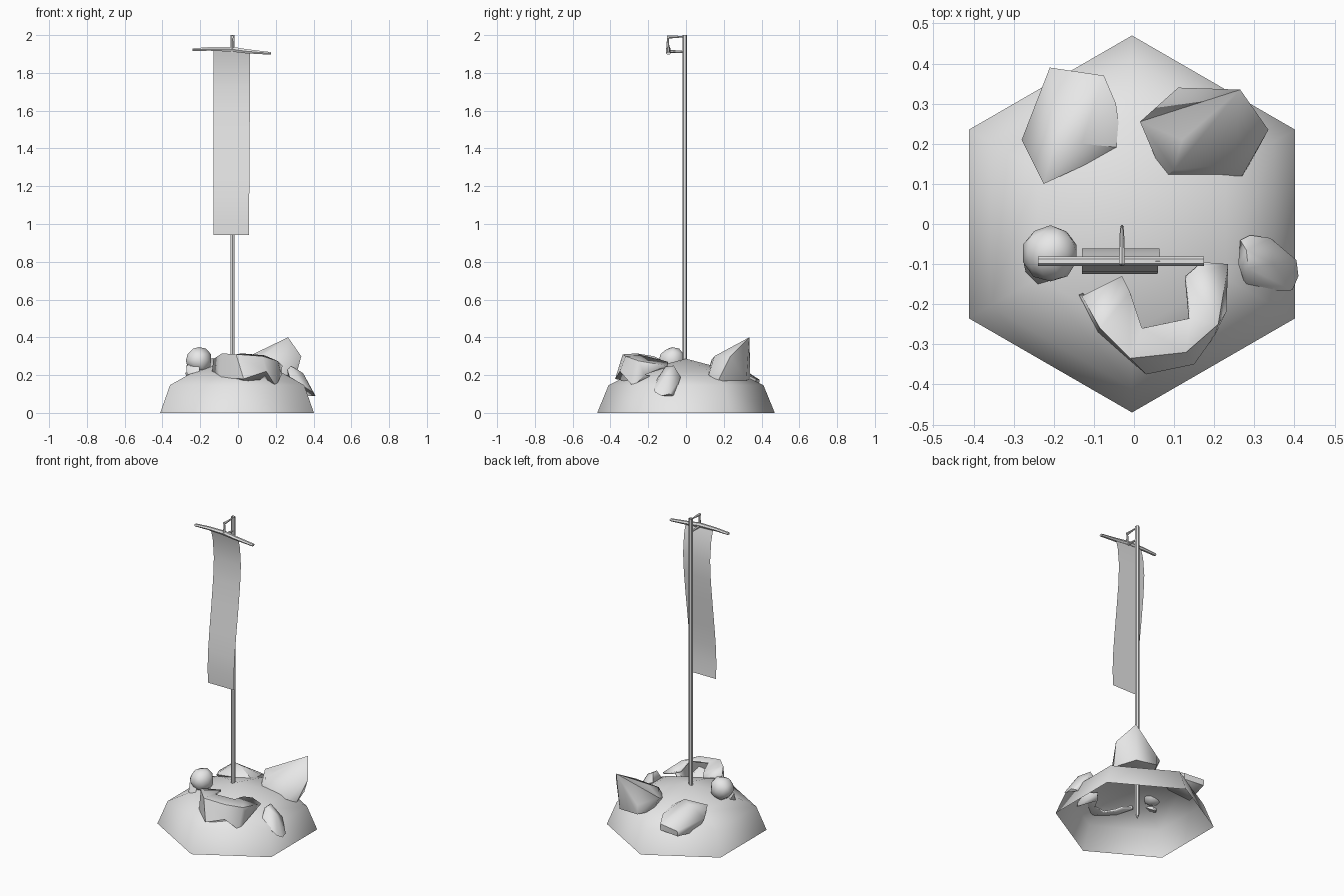
import bpy, bmesh, math
from mathutils import Vector

if "Cube" in bpy.data.objects:
    bpy.data.objects.remove(bpy.data.objects["Cube"])

stone = bpy.data.materials.new("pale_grey")
stone.diffuse_color = (0.8, 0.8, 0.8, 1)
stone.use_nodes = True
stone.node_tree.nodes["Principled BSDF"].inputs["Base Color"].default_value = stone.diffuse_color


def finish(name, bm, angle=40, recalc=True):
    if recalc:
        bmesh.ops.recalc_face_normals(bm, faces=bm.faces)
    me = bpy.data.meshes.new(name)
    bm.to_mesh(me)
    bm.free()
    me.materials.append(stone)
    ob = bpy.data.objects.new(name, me)
    bpy.context.collection.objects.link(ob)
    bpy.context.view_layer.objects.active = ob
    ob.select_set(True)
    bpy.ops.object.shade_smooth_by_angle(angle=math.radians(angle))
    ob.select_set(False)
    return ob


def hull(name, pts, angle=50):
    bm = bmesh.new()
    for p in pts:
        bm.verts.new(p)
    res = bmesh.ops.convex_hull(bm, input=bm.verts)
    junk = {v for v in res["geom_interior"] if isinstance(v, bmesh.types.BMVert)}
    bmesh.ops.delete(bm, geom=list(junk), context='VERTS')
    return finish(name, bm, angle)


def sheet(name, rows, angle=50):
    """Open grid surface through rows of points."""
    bm = bmesh.new()
    vs = [[bm.verts.new(p) for p in r] for r in rows]
    for a, b in zip(vs, vs[1:]):
        for i in range(len(a) - 1):
            bm.faces.new((a[i], b[i], b[i + 1], a[i + 1]))
    return finish(name, bm, angle)


def rod(name, a, b, r1, r2, sides=6, caps=True):
    a, b = Vector(a), Vector(b)
    bm = bmesh.new()
    bmesh.ops.create_cone(bm, cap_ends=caps, segments=sides, radius1=r1,
                          radius2=r2, depth=(b - a).length)
    rot = (b - a).to_track_quat('Z', 'Y').to_matrix()
    bmesh.ops.rotate(bm, matrix=rot, verts=bm.verts)
    bmesh.ops.translate(bm, vec=(a + b) / 2, verts=bm.verts)
    return finish(name, bm)


# Hexagonal mound, open underneath
bm = bmesh.new()
rings = [[bm.verts.new((-0.005 + r * math.sin(k * math.pi / 3), r * math.cos(k * math.pi / 3), z))
          for k in range(6)] for r, z in ((0.47, 0), (0.41, 0.147), (0.27, 0.215))]
apex = bm.verts.new((-0.005, 0, 0.287))
for k in range(6):
    j = (k + 1) % 6
    for lo, hi in zip(rings, rings[1:]):
        bm.faces.new((lo[k], lo[j], hi[j], hi[k]))
    bm.faces.new((rings[2][k], rings[2][j], apex))
finish("mound", bm, 70)

# Pole and the bracket that holds the crossbar
PX = -0.03
rod("pole", (PX, -0.006, 0.05), (PX, -0.006, 2.0), 0.012, 0.012, 6, caps=False)
rod("pole_foot", (PX, -0.006, 0.02), (PX, -0.006, 0.05), 0.001, 0.012)
rod("bracket_top_arm", (PX, -0.002, 1.992), (PX, -0.1, 1.99), 0.003, 0.009)
rod("bracket_lower_arm", (PX, -0.005, 1.91), (PX, -0.095, 1.915), 0.006, 0.008)
rod("bracket_hanger", (PX, -0.096, 1.99), (PX, -0.096, 1.925), 0.004, 0.009)

# Slightly crooked crossbar
bar = [(-0.24, 1.923, 0.008), (-0.15, 1.927, 0.011), (-0.03, 1.925, 0.015),
       (0.04, 1.915, 0.013), (0.175, 1.903, 0.008)]
bm = bmesh.new()
loops = [[bm.verts.new((x, -0.093 + 0.012 * math.cos(k * math.pi / 3),
                        z + r * math.sin(k * math.pi / 3))) for k in range(6)] for x, z, r in bar]
for a, b in zip(loops, loops[1:]):
    for k in range(6):
        bm.faces.new((a[k], a[k - 1], b[k - 1], b[k]))
bm.faces.new(loops[0])
bm.faces.new(loops[-1])
finish("crossbar", bm)

# Hanging banner, a thin wavy cloth
wave = [(1.925, -0.093), (1.85, -0.072), (1.73, -0.061), (1.6, -0.068), (1.44, -0.086),
        (1.28, -0.106), (1.15, -0.12), (1.04, -0.125), (0.943, -0.121)]
sheet("banner", [[(-0.13, y, z), (-0.033, y, z), (0.058 + 0.007 * (z - 0.94), y, z)]
                 for z, y in wave])

# Tall pointed rock, back right
hull("back_right_rock", [
    (0.265, 0.335, 0.4), (0.12, 0.21, 0.315), (0.015, 0.255, 0.28), (0.11, 0.34, 0.24),
    (0.335, 0.235, 0.3), (0.27, 0.12, 0.2), (0.075, 0.115, 0.21), (0.1, 0.135, 0.28),
    (0.25, 0.15, 0.3), (0.3, 0.17, 0.17), (0.25, 0.32, 0.17), (0.11, 0.34, 0.18),
    (0.06, 0.25, 0.18)])

# Broad rock lying on the slope, back left
hull("back_left_rock", [
    (-0.21, 0.39, 0.175), (-0.075, 0.37, 0.18), (-0.045, 0.3, 0.21), (-0.03, 0.19, 0.22),
    (-0.225, 0.1, 0.24), (-0.28, 0.21, 0.21), (-0.13, 0.2, 0.29), (-0.19, 0.23, 0.28),
    (-0.21, 0.385, 0.14), (-0.075, 0.37, 0.14), (-0.24, 0.22, 0.12), (-0.12, 0.17, 0.17)])

# Slab-like rock, right
hull("right_rock", [
    (0.26, -0.1, 0.23), (0.265, -0.04, 0.2), (0.29, -0.028, 0.19), (0.34, -0.035, 0.17),
    (0.28, -0.065, 0.25), (0.285, -0.11, 0.245), (0.345, -0.1, 0.21), (0.405, -0.09, 0.1),
    (0.41, -0.13, 0.09), (0.395, -0.165, 0.11), (0.35, -0.168, 0.14), (0.28, -0.16, 0.17),
    (0.36, -0.06, 0.09), (0.29, -0.1, 0.15)])

# Rounded rock with a chip below it, left
bm = bmesh.new()
bmesh.ops.create_icosphere(bm, subdivisions=2, radius=0.07)
for v in bm.verts:
    v.co *= 1 + 0.05 * math.sin(70 * v.co.x + 45 * v.co.y + 90 * v.co.z)
bmesh.ops.translate(bm, vec=(-0.208, -0.073, 0.278), verts=bm.verts)
finish("left_rock", bm, 60)
hull("left_chip", [(-0.275, -0.1, 0.25), (-0.27, -0.12, 0.2), (-0.24, -0.15, 0.21),
                   (-0.205, -0.14, 0.22), (-0.2, -0.12, 0.27), (-0.24, -0.09, 0.19)])

# Hollow broken rock in front: rim, shoulder, lower edge, underside
shell = sheet("front_rock", [
    [(-0.03, -0.13, 0.28), (-0.01, -0.17, 0.3), (0.02, -0.26, 0.315),
     (0.14, -0.235, 0.305), (0.13, -0.13, 0.28), (0.17, -0.095, 0.27)],
    [(-0.13, -0.18, 0.285), (-0.085, -0.26, 0.315), (-0.01, -0.335, 0.31),
     (0.13, -0.32, 0.3), (0.21, -0.25, 0.275), (0.235, -0.1, 0.25)],
    [(-0.14, -0.175, 0.2), (-0.09, -0.27, 0.185), (0.03, -0.375, 0.18),
     (0.15, -0.35, 0.22), (0.2, -0.28, 0.14), (0.23, -0.22, 0.2)],
    [(-0.05, -0.17, 0.17), (-0.03, -0.2, 0.16), (0.02, -0.25, 0.15),
     (0.1, -0.24, 0.15), (0.13, -0.18, 0.16), (0.16, -0.14, 0.18)]])
solid = shell.modifiers.new("thickness", 'SOLIDIFY')
solid.thickness = 0.012
solid.offset = -1
